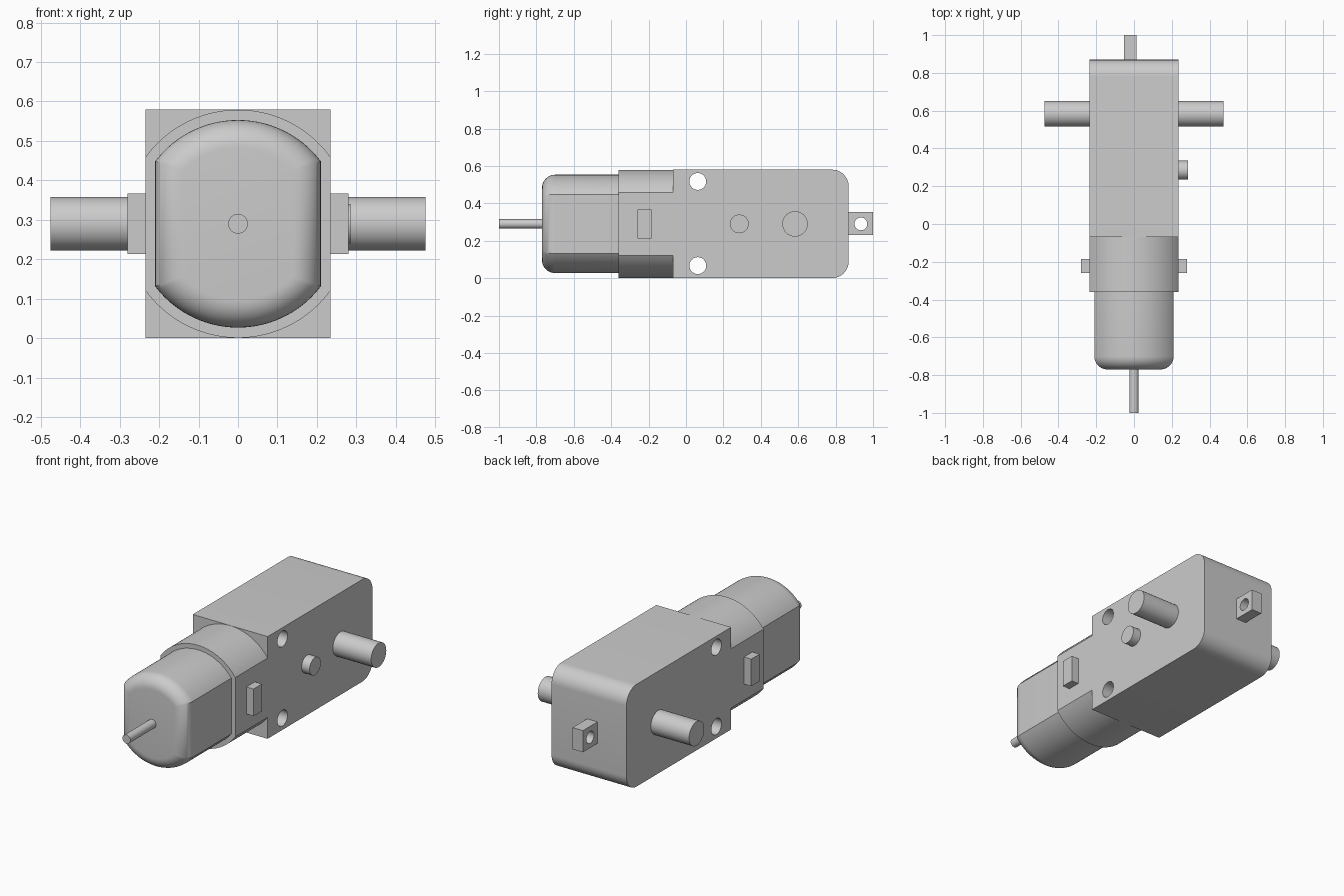
import bpy, bmesh
from math import sin, cos, pi, radians, sqrt, acos
from mathutils import Matrix

if "Cube" in bpy.data.objects:
    bpy.data.objects.remove(bpy.data.objects["Cube"])

ZC = 0.29  # height of the shared centre line


def finish(name, bm):
    bmesh.ops.remove_doubles(bm, verts=bm.verts, dist=1e-5)
    bmesh.ops.recalc_face_normals(bm, faces=bm.faces)
    me = bpy.data.meshes.new(name)
    bm.to_mesh(me)
    bm.free()
    me.shade_smooth()
    me.set_sharp_from_angle(angle=radians(30))
    ob = bpy.data.objects.new(name, me)
    bpy.context.collection.objects.link(ob)
    return ob


def circle(y, z, r, n=48):
    return [(y + r * cos(2 * pi * i / n), z + r * sin(2 * pi * i / n)) for i in range(n)]


def rect(y0, y1, z0, z1):
    return [(y0, z0), (y1, z0), (y1, z1), (y0, z1)]


def extrude_x(name, loops, x0, x1):
    """Extrude a side profile (outline first, then holes) from x0 to x1."""
    cu = bpy.data.curves.new(name + "_profile", 'CURVE')
    cu.dimensions = '2D'
    cu.fill_mode = 'BOTH'
    cu.extrude = (x1 - x0) / 2
    for pts in loops:
        sp = cu.splines.new('POLY')
        sp.points.add(len(pts) - 1)
        for p, (y, z) in zip(sp.points, pts):
            p.co = (y, z, 0, 1)
        sp.use_cyclic_u = True
    tmp = bpy.data.objects.new(name + "_profile", cu)
    bpy.context.collection.objects.link(tmp)
    bpy.context.view_layer.update()
    dg = bpy.context.evaluated_depsgraph_get()
    me = bpy.data.meshes.new_from_object(tmp.evaluated_get(dg))
    bm = bmesh.new()
    bm.from_mesh(me)
    bpy.data.objects.remove(tmp)
    bpy.data.curves.remove(cu)
    bpy.data.meshes.remove(me)
    # profile axes become y and z, depth becomes x
    bm.transform(Matrix(((0, 0, 1, (x0 + x1) / 2), (1, 0, 0, 0), (0, 1, 0, 0), (0, 0, 0, 1))))
    return finish(name, bm)


def flat_sided_barrel(name, half_w, radius, rings, n=40):
    """Cylinder along y with flattened sides; rings are (y, inset)."""
    bm = bmesh.new()
    loops = []
    for y, inset in rings:
        w, r = half_w - inset, radius - inset
        a0 = acos(w / r)
        arc = [a0 + (pi - 2 * a0) * i / n for i in range(n + 1)]
        loops.append([bm.verts.new((r * cos(a), y, ZC + r * sin(a)))
                      for a in arc + [a + pi for a in arc]])
    for a, b in zip(loops, loops[1:]):
        for i in range(len(a)):
            j = (i + 1) % len(a)
            bm.faces.new((a[i], a[j], b[j], b[i]))
    bm.faces.new(loops[0])
    bm.faces.new(loops[-1])
    return finish(name, bm)


# Gearbox housing: rounded rear corners and two through holes
R = 0.09
outline = [(-0.07, 0.58), (-0.07, 0.0)]
for zc, start in ((R, -pi / 2), (0.58 - R, 0)):
    outline += [(0.87 - R + R * cos(start + pi / 2 * i / 12),
                 zc + R * sin(start + pi / 2 * i / 12)) for i in range(13)]
extrude_x("gearbox_housing",
          [outline, circle(0.063, 0.517, 0.045), circle(0.063, 0.067, 0.045)],
          -0.235, 0.235)

# Collar and motor can with a rounded front edge
flat_sided_barrel("motor_collar", 0.235, 0.289, [(-0.36, 0), (-0.07, 0)])
F = 0.07
fillet = [(-0.77 + F * (1 - sin(pi / 2 * i / 10)), F * (1 - cos(pi / 2 * i / 10)))
          for i in range(10, -1, -1)]
flat_sided_barrel("motor_can", 0.21, 0.263, fillet + [(-0.36, 0)])

# Motor shaft
bm = bmesh.new()
bmesh.ops.create_cone(bm, cap_ends=True, segments=32, radius1=0.025, radius2=0.025, depth=0.24,
                      matrix=Matrix.Translation((0, -0.88, ZC)) @ Matrix.Rotation(pi / 2, 4, 'X'))
finish("motor_shaft", bm)

# Output axles and retaining clips on both sides
for side, x0, x1 in (("left", -1, 0), ("right", 0, 1)):
    s = x0 + x1
    ax = sorted((s * 0.23, s * 0.475))
    extrude_x(side + "_output_axle", [circle(0.583, ZC, 0.068)], *ax)
    cl = sorted((s * 0.23, s * 0.28))
    extrude_x(side + "_clip", [rect(-0.26, -0.185, 0.213, 0.367)], *cl)

# Locating peg, right side only
extrude_x("locating_peg", [circle(0.285, ZC, 0.05)], 0.23, 0.285)

# Rear mounting tab with its hole
extrude_x("mounting_tab", [rect(0.865, 1.0, 0.23, 0.353), circle(0.935, ZC, 0.034)], -0.053, 0.012)
